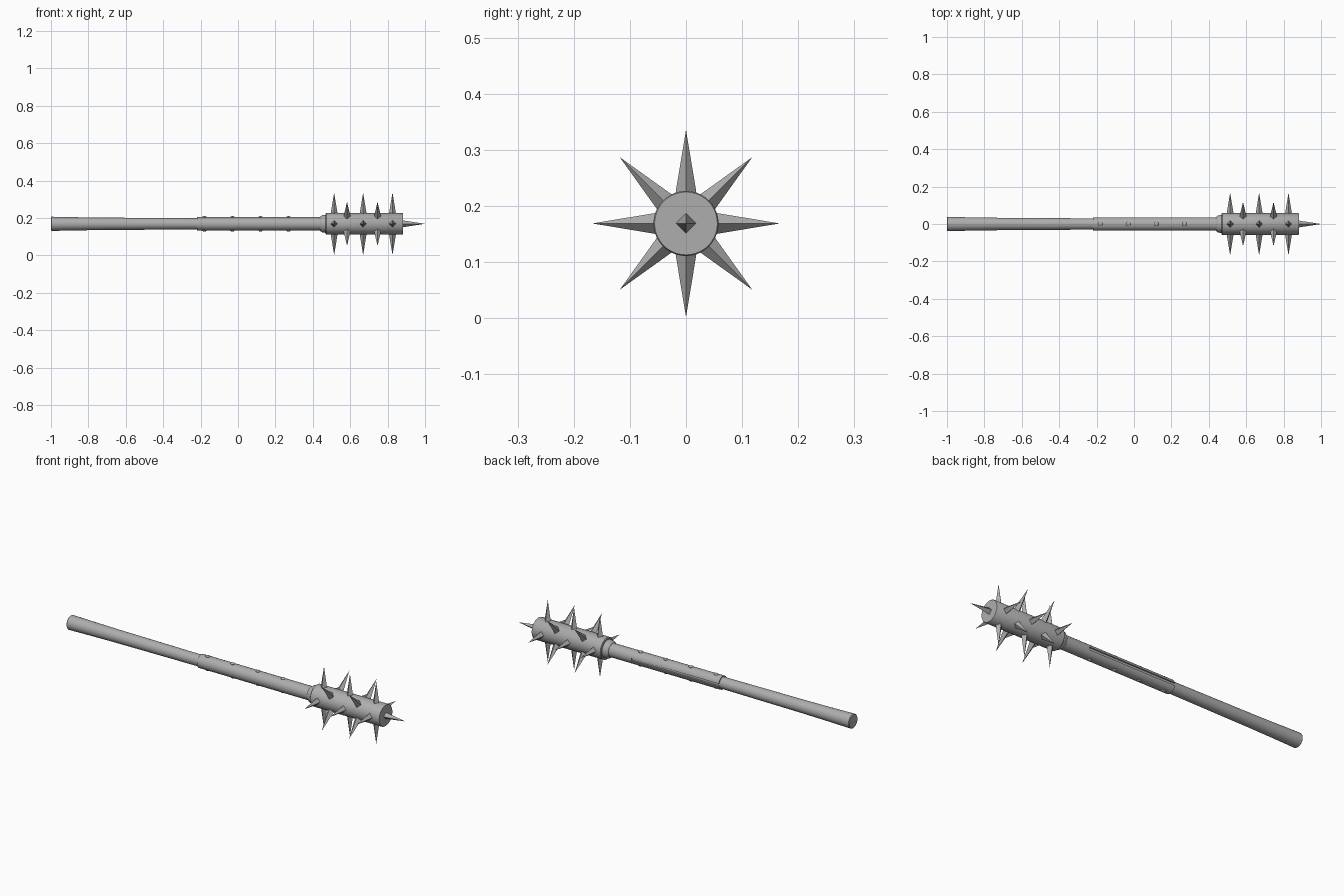
import bpy, bmesh
from math import pi, sin, cos, radians
from mathutils import Vector, Matrix

if "Cube" in bpy.data.objects:
    bpy.data.objects.remove(bpy.data.objects["Cube"])

AXIS_Z = 0.169  # height of the mace's centre line

STEEL = bpy.data.materials.new("dark_grey")
STEEL.diffuse_color = (0.42, 0.42, 0.42, 1)
STEEL.use_nodes = True
STEEL.node_tree.nodes["Principled BSDF"].inputs["Base Color"].default_value = STEEL.diffuse_color


def make(name, bm, smooth=True):
    bmesh.ops.recalc_face_normals(bm, faces=bm.faces)
    me = bpy.data.meshes.new(name)
    bm.to_mesh(me)
    bm.free()
    me.materials.append(STEEL)
    ob = bpy.data.objects.new(name, me)
    ob.location.z = AXIS_Z
    bpy.context.collection.objects.link(ob)
    if smooth:
        bpy.context.view_layer.objects.active = ob
        ob.select_set(True)
        bpy.ops.object.shade_smooth_by_angle(angle=radians(35))
        ob.select_set(False)
    return ob


def lathe(name, profile, n=32):
    """Closed solid of revolution around x from (x, radius) points."""
    bm = bmesh.new()
    rings = [[bm.verts.new((x, r * cos(2 * pi * i / n), r * sin(2 * pi * i / n)))
              for i in range(n)] for x, r in profile]
    for a, b in zip(rings, rings[1:]):
        for i in range(n):
            bm.faces.new((a[i], a[(i + 1) % n], b[(i + 1) % n], b[i]))
    bm.faces.new(rings[0])
    bm.faces.new(rings[-1])
    return make(name, bm)


def spike(name, base, direction, length, side):
    """Four-sided spike; side is the direction of one of its edges."""
    d, s = Vector(direction), Vector(side)
    t = d.cross(s)
    b = Vector(base)
    bm = bmesh.new()
    ring = [bm.verts.new(b + 0.019 * v) for v in (s, t, -s, -t)]
    tip = bm.verts.new(b + d * length)
    bm.faces.new(ring)
    for i in range(4):
        bm.faces.new((ring[i], ring[(i + 1) % 4], tip))
    return make(name, bm, smooth=False)


def split_sleeve(name, x0=-0.22, x1=0.31, r0=0.028, r1=0.036, half=168, n=30):
    """Curved plate wrapped round the shaft, with a slot along the back."""
    angs = [radians(-half + 2 * half * i / n) for i in range(n + 1)]
    loop = [(-r1 * cos(a), r1 * sin(a)) for a in angs]
    loop += [(-r0 * cos(a), r0 * sin(a)) for a in reversed(angs)]
    bm = bmesh.new()
    a = [bm.verts.new((x0, y, z)) for y, z in loop]
    b = [bm.verts.new((x1, y, z)) for y, z in loop]
    m = len(loop)
    for i in range(m):
        j = (i + 1) % m
        bm.faces.new((a[i], a[j], b[j], b[i]))
    for e in (a, b):  # end caps as quad strips
        for i in range(n):
            bm.faces.new((e[i], e[i + 1], e[m - 2 - i], e[m - 1 - i]))
    return make(name, bm)


# Shaft, flared toward the butt
lathe("shaft", [(-1.0, 0.035), (-0.997, 0.038), (-0.95, 0.037), (-0.85, 0.035),
                (-0.7, 0.033), (-0.22, 0.030), (0.46, 0.031)])

# Socket, collar and head
lathe("socket", [(0.30, 0.036), (0.45, 0.036)])
lathe("collar", [(0.438, 0.037), (0.450, 0.046), (0.466, 0.048), (0.478, 0.046)])
lathe("head", [(0.469, 0.055), (0.472, 0.058), (0.880, 0.058), (0.883, 0.056)], 40)

# Sleeve with top and bottom rivets
split_sleeve("sleeve")
for label, sign in (("top", 1), ("bottom", -1)):
    for i in range(4):
        bm = bmesh.new()
        mat = (Matrix.Translation((-0.18 + 0.15 * i, 0, sign * 0.036))
               @ Matrix.Diagonal((0.012, 0.012, 0.005, 1)))
        bmesh.ops.create_uvsphere(bm, u_segments=12, v_segments=8, radius=1, matrix=mat)
        make(f"{label}_rivet_{i + 1}", bm)

# Spike rings, alternate rings turned by 45 degrees
for r, x in enumerate((0.514, 0.583, 0.669, 0.746, 0.826)):
    for k in range(4):
        a = k * pi / 2 + (pi / 4 if r % 2 else 0)
        d = Vector((0, cos(a), sin(a)))
        spike(f"spike_{r + 1}_{k + 1}", Vector((x, 0, 0)) + d * 0.052, d, 0.115, (1, 0, 0))

# End spike
spike("end_spike", (0.876, 0, 0), (1, 0, 0), 0.124, (0, 0, 1))
